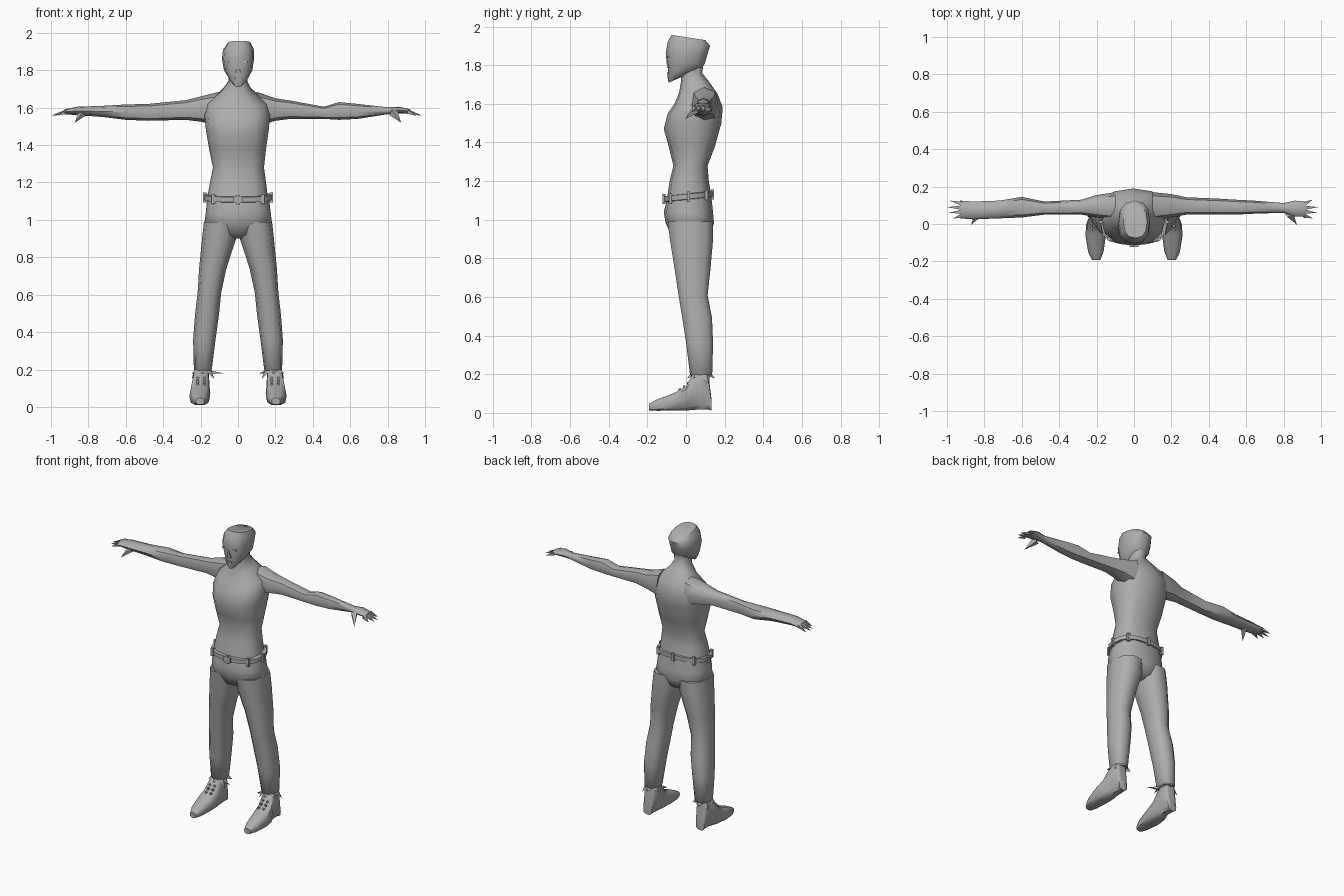
import bpy, bmesh, math
from mathutils import Vector

grey = bpy.data.materials.new("plain grey")
grey.diffuse_color = (0.42, 0.42, 0.42, 1)


def finish(name, bm, angle=50):
    bmesh.ops.recalc_face_normals(bm, faces=bm.faces)
    me = bpy.data.meshes.new(name)
    bm.to_mesh(me)
    bm.free()
    ob = bpy.data.objects.new(name, me)
    bpy.context.collection.objects.link(ob)
    me.materials.append(grey)
    bpy.ops.object.select_all(action='DESELECT')
    ob.select_set(True)
    bpy.context.view_layer.objects.active = ob
    bpy.ops.object.shade_smooth_by_angle(angle=math.radians(angle))
    return ob


def outline(a0, a1, b0, b1, n, p):
    """Rounded section inside the bounds a0..a1, b0..b1."""
    pts = []
    for i in range(n):
        t = 2 * math.pi * i / n
        c, s = math.cos(t), math.sin(t)
        c = math.copysign(abs(c) ** p, c)
        s = math.copysign(abs(s) ** p, s)
        pts.append(((a0 + a1) / 2 + c * (a1 - a0) / 2, (b0 + b1) / 2 + s * (b1 - b0) / 2))
    return pts


def flat_ring(x0, x1, y0, y1, zf, zb=None, n=12, p=0.8):
    """Section around the vertical axis, tilted from front height to back height."""
    zb = zf if zb is None else zb
    return [(x, y, zf + (zb - zf) * (y - y0) / (y1 - y0)) for x, y in outline(x0, x1, y0, y1, n, p)]


def loft(bm, rings, caps=True):
    rows = [[bm.verts.new(c) for c in r] for r in rings]
    n = len(rows[0])
    for a, b in zip(rows, rows[1:]):
        for i in range(n):
            j = (i + 1) % n
            bm.faces.new((a[i], a[j], b[j], b[i]))
    if caps:
        bm.faces.new(rows[0])
        bm.faces.new(rows[-1])


def spike(bm, p, q, r):
    """Four-sided tapering finger from p to q."""
    p, q = Vector(p), Vector(q)
    d = (q - p).normalized()
    u = d.cross(Vector((0, 0, 1))).normalized()
    v = d.cross(u)
    base = [bm.verts.new(p + u * a * r + v * b * r) for a, b in ((1, 1), (-1, 1), (-1, -1), (1, -1))]
    tip = bm.verts.new(q)
    bm.faces.new(base)
    for i in range(4):
        bm.faces.new((base[i], base[(i + 1) % 4], tip))


def box(bm, c, s):
    verts = bmesh.ops.create_cube(bm, size=1)["verts"]
    for v in verts:
        v.co = Vector((c[i] + v.co[i] * s[i] for i in range(3)))


# torso and neck
bm = bmesh.new()
loft(bm, [flat_ring(*r) for r in (
    (-.165, .160, -.10, .130, 1.10, 1.13), (-.150, .150, -.085, .118, 1.20),
    (-.134, .139, -.065, .112, 1.28), (-.155, .150, -.09, .150, 1.38),
    (-.172, .165, -.115, .183, 1.47, 1.50), (-.180, .172, -.095, .190, 1.55, 1.58),
    (-.165, .155, -.060, .165, 1.60, 1.65), (-.085, .075, -.035, .115, 1.66, 1.72),
    (-.050, .050, -.025, .083, 1.72, 1.76), (-.050, .050, -.025, .090, 1.79, 1.80))])
finish("torso", bm)

# head
bm = bmesh.new()
loft(bm, [flat_ring(*r) for r in (
    (-.028, .030, -.090, .050, 1.71, 1.77), (-.052, .055, -.096, .080, 1.74, 1.785),
    (-.075, .077, -.092, .098, 1.79, 1.81), (-.086, .086, -.105, .112, 1.86, 1.86),
    (-.080, .085, -.095, .125, 1.92, 1.90), (-.056, .070, -.075, .100, 1.957, 1.93))])
finish("head", bm)

# nose, brows and lips
bm = bmesh.new()
spike(bm, (0, -.085, 1.79), (0, -.103, 1.845), .014)
box(bm, (0, -.092, 1.758), (.04, .014, .008))
for s in (-1, 1):
    box(bm, (s * .035, -.09, 1.845), (.03, .014, .008))
finish("face_details", bm)

# arms: x, y range, z range at each section; then finger tips
left_arm = ((.10, .02, .17, 1.50, 1.685), (.20, .035, .155, 1.525, 1.66), (.28, .05, .13, 1.535, 1.64),
            (.48, .05, .12, 1.53, 1.62), (.60, .035, .145, 1.535, 1.617), (.72, .03, .125, 1.55, 1.61),
            (.86, .025, .12, 1.56, 1.605), (.93, .03, .125, 1.565, 1.59))
right_arm = ((.10, .02, .17, 1.50, 1.685), (.20, .035, .16, 1.53, 1.65), (.28, .05, .143, 1.54, 1.638),
             (.46, .05, .135, 1.54, 1.605), (.54, .05, .13, 1.535, 1.63), (.64, .055, .125, 1.54, 1.62),
             (.80, .06, .112, 1.565, 1.602), (.86, .04, .125, 1.57, 1.605), (.92, .04, .12, 1.57, 1.592))
left_tips = ((.985, .125), (1.0, .09), (.99, .06), (.965, .03))
right_tips = ((.955, .13), (.985, .09), (.98, .06), (.955, .03))
for name, s, arm, tips in (("left", -1, left_arm, left_tips), ("right", 1, right_arm, right_tips)):
    bm = bmesh.new()
    loft(bm, [[(s * x, y, z) for y, z in outline(y0, y1, z0, z1, 8, .85)] for x, y0, y1, z0, z1 in arm])
    finish(name + "_arm", bm)
    bm = bmesh.new()
    for i, (x, y) in enumerate(tips):
        spike(bm, (s * (arm[-1][0] - .01), .108 - i * .021, 1.578), (s * x, y, 1.557), .011)
    spike(bm, (s * .83, .055, 1.575), (s * .872, -.005, 1.52), .018)
    finish(name + "_fingers", bm)

# hips
bm = bmesh.new()
loft(bm, [flat_ring(*r) for r in (
    (-.165, .165, -.100, .130, 1.10, 1.13), (-.172, .175, -.115, .140, 1.04),
    (-.180, .182, -.105, .145, .98), (-.120, .120, -.075, .120, .92), (-.03, .03, -.03, .08, .90))])
finish("hips", bm)

# belt with loops and buckle
bm = bmesh.new()
loft(bm, [flat_ring(x0, x1, y0, y1, zf, zb, 16, .85) for x0, x1, y0, y1, zf, zb in (
    (-.165, .165, -.10, .128, 1.092, 1.118), (-.180, .180, -.115, .139, 1.094, 1.120),
    (-.180, .180, -.115, .139, 1.122, 1.146), (-.160, .160, -.095, .125, 1.124, 1.148))])
for x, y in flat_ring(-.178, .178, -.113, .137, 0, n=8, p=.85) and outline(-.178, .178, -.113, .137, 8, .85):
    box(bm, (x, y, 1.118 + y * .1), (.018, .016, .052))
box(bm, (0, -.116, 1.108), (.05, .012, .036))
finish("belt", bm, 30)

# lower body, mirrored on both sides
leg = ((.000, .182, -.100, .145, .99), (.010, .192, -.088, .145, .90), (.062, .208, -.062, .130, .74),
       (.090, .216, -.042, .115, .61), (.102, .230, -.022, .138, .49), (.120, .240, -.002, .143, .36),
       (.140, .236, .018, .138, .20), (.150, .225, .03, .125, .19))
foot = ((-.192, .180, .225, .012, .048), (-.150, .163, .245, .010, .070), (-.060, .150, .260, .010, .105),
        (.000, .148, .255, .010, .140), (.035, .152, .242, .012, .205), (.075, .152, .236, .015, .225),
        (.115, .158, .232, .014, .215), (.131, .165, .228, .012, .080))
for name, s in (("left", -1), ("right", 1)):
    bm = bmesh.new()
    loft(bm, [flat_ring(s * a, s * b, y0, y1, z, n=10) for a, b, y0, y1, z in leg])
    finish(name + "_trouser_leg", bm)

    bm = bmesh.new()
    loft(bm, [[(s * x, y, z) for x, z in outline(a, b, z0, z1, 10, .65)] for y, a, b, z0, z1 in foot])
    finish(name + "_shoe", bm)

    # ragged flap around the ankle
    bm = bmesh.new()
    inner = outline(.145, .233, .025, .130, 12, .9)
    outer = outline(.118, .256, .005, .150, 12, .9)
    top = [bm.verts.new((s * x, y, .205)) for x, y in inner]
    low = [bm.verts.new((s * x, y, .178 - .03 * (i % 3 == 1))) if i % 2 else
           bm.verts.new((s * inner[i][0], inner[i][1], .188)) for i, (x, y) in enumerate(outer)]
    for i in range(12):
        j = (i + 1) % 12
        bm.faces.new((top[i], top[j], low[j], low[i]))
    # loose lace end
    spike(bm, (s * .15, .06, .185), (s * (.08 if s < 0 else .115), .03, .18), .009)
    finish(name + "_ankle_flap", bm, 20)

    # lace eyelets
    bm = bmesh.new()
    for i in range(3):
        for x in (.18, .215):
            box(bm, (s * x, .012 - i * .022, .155 - i * .018), (.012, .012, .012))
    finish(name + "_laces", bm, 20)
